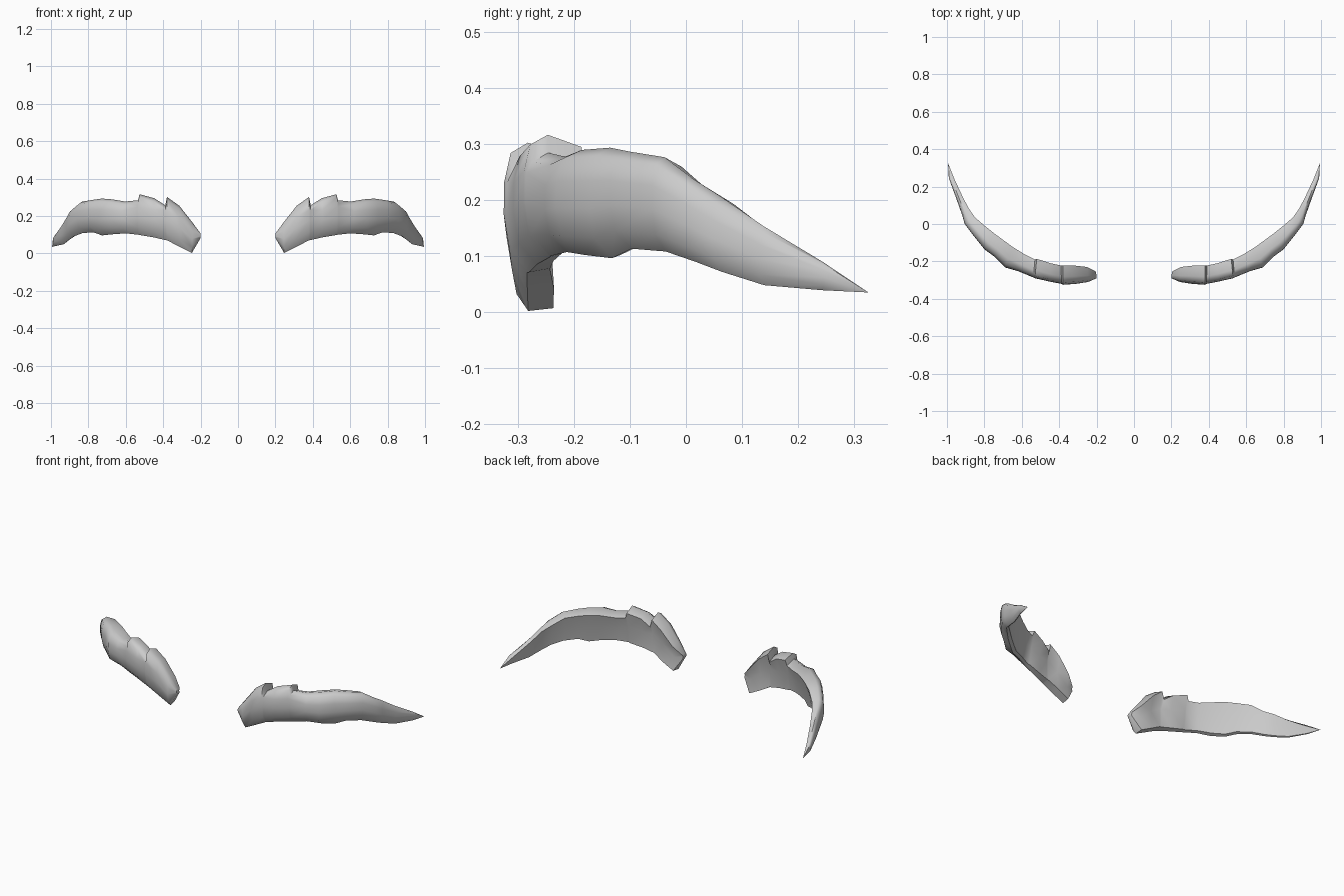
import bpy, bmesh
from mathutils import Vector

if "Cube" in bpy.data.objects:
    bpy.data.objects.remove(bpy.data.objects["Cube"])

grey = bpy.data.materials.new("soft grey")
grey.diffuse_color = (0.6, 0.6, 0.6, 1)
grey.use_nodes = True
grey.node_tree.nodes["Principled BSDF"].inputs["Base Color"].default_value = grey.diffuse_color

# Stations along one brow: outer x, y / inner x, y / bottom z, top z, notch drop
STATIONS = [
    (.200, -.290, .203, -.255, .080, .108, 0),
    (.245, -.310, .250, -.230, .002, .170, 0),
    (.310, -.320, .320, -.222, .036, .255, 0),
    (.380, -.325, .380, -.222, .070, .302, 0),
    (.388, -.320, .390, -.222, .071, .300, .043),   # first tuft notch
    (.450, -.308, .445, -.210, .085, .295, 0),
    (.530, -.290, .520, -.186, .098, .316, 0),
    (.538, -.286, .530, -.190, .100, .312, .028),   # second tuft notch
    (.620, -.252, .580, -.165, .107, .277, 0),
    (.690, -.232, .650, -.122, .102, .289, 0),
    (.750, -.172, .700, -.085, .096, .293, 0),
    (.800, -.135, .745, -.052, .113, .286, 0),
    (.860, -.060, .800, -.008, .108, .276, 0),
    (.905, .000, .850, .035, .090, .236, 0),
    (.918, .045, .885, .085, .072, .206, 0),
    (.948, .130, .918, .150, .048, .153, 0),
    (.990, .245, .960, .240, .039, .090, 0),
]
TIP = (.994, .325, .035)


def section(x):
    """Depth from outer to inner side, height from bottom to top."""
    t = min(max((x - .25) / .3, 0), 1)      # underside narrows away from the inner end
    return [(.36 + .1 * t, .0), (.10, .18), (.0, .45), (.01, .70), (.12, .92),
            (.42, 1.0), (1.0, .90), (.80, .5), (.92 - .28 * t, .03)]


def build_brow(name, side):
    bm = bmesh.new()
    rings = []
    for xo, yo, xi, yi, zb, zt, drop in STATIONS:
        outer, inner = Vector((xo, yo, 0)), Vector((xi, yi, 0))
        ring = []
        for d, h in section(xo):
            p = outer.lerp(inner, d)
            z = zb + h * (zt - zb) - (drop if h > .8 else 0)
            ring.append(bm.verts.new((side * p.x, p.y, z)))
        rings.append(ring)
    n = len(rings[0])
    for a, b in zip(rings, rings[1:]):
        for i in range(n):
            j = (i + 1) % n
            bm.faces.new((a[i], a[j], b[j], b[i]))
    # blunt inner end and pointed outer end
    bm.faces.new(rings[0])
    tip = bm.verts.new((side * TIP[0], TIP[1], TIP[2]))
    for i in range(n):
        bm.faces.new((rings[-1][i], rings[-1][(i + 1) % n], tip))
    bmesh.ops.recalc_face_normals(bm, faces=bm.faces)
    mesh = bpy.data.meshes.new(name)
    bm.to_mesh(mesh)
    bm.free()
    mesh.materials.append(grey)
    obj = bpy.data.objects.new(name, mesh)
    bpy.context.collection.objects.link(obj)
    bpy.ops.object.select_all(action='DESELECT')
    obj.select_set(True)
    bpy.context.view_layer.objects.active = obj
    bpy.ops.object.shade_smooth_by_angle(angle=0.9)


build_brow("right_brow", 1)
build_brow("left_brow", -1)
